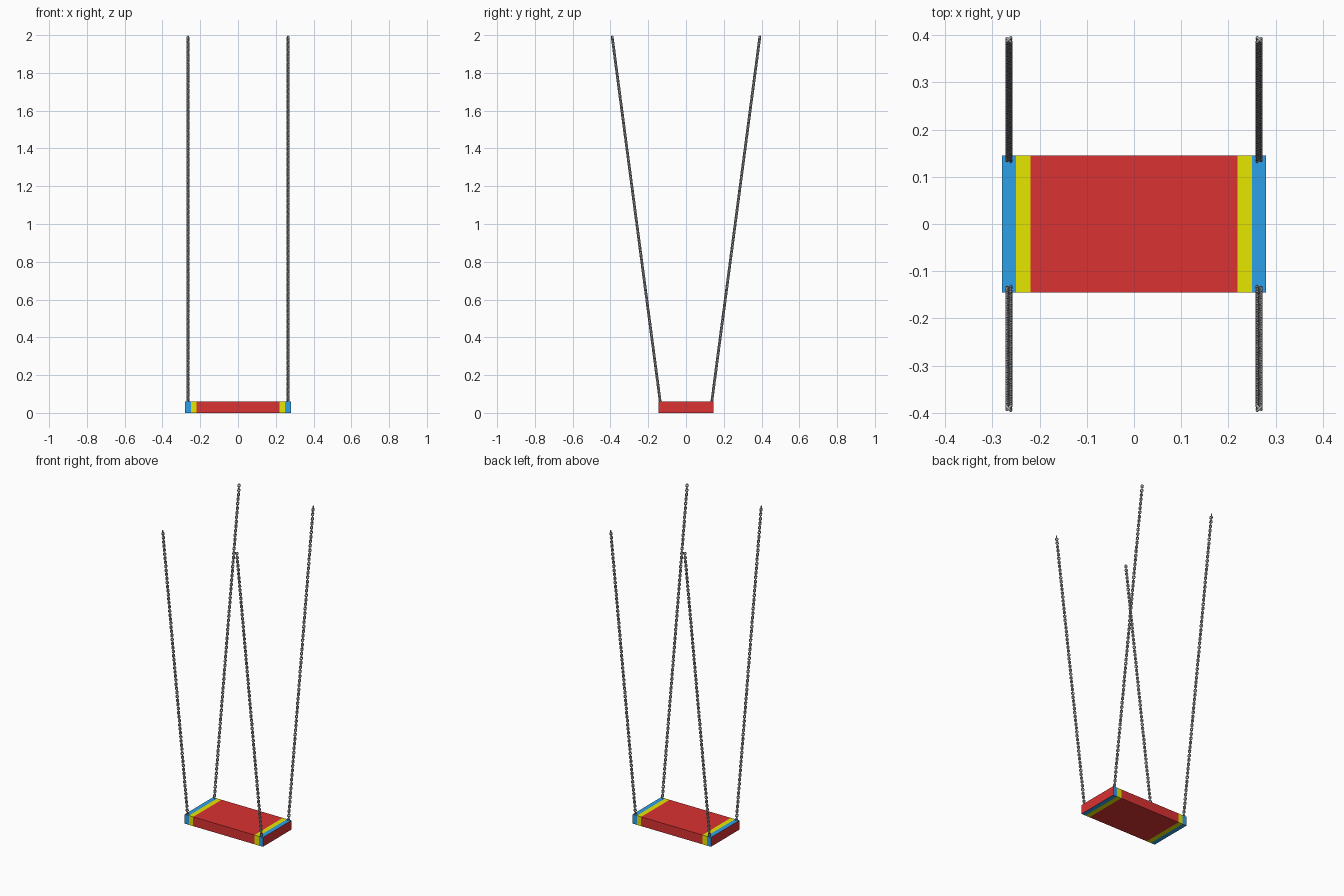
import bpy, bmesh, math
from mathutils import Matrix, Vector

if "Cube" in bpy.data.objects:
    bpy.data.objects.remove(bpy.data.objects["Cube"])


def material(name, rgb):
    m = bpy.data.materials.new(name)
    m.diffuse_color = (*rgb, 1)
    m.use_nodes = True
    m.node_tree.nodes["Principled BSDF"].inputs["Base Color"].default_value = m.diffuse_color
    return m


red = material("red", (0.70, 0.032, 0.032))
yellow = material("yellow", (0.79, 0.79, 0.0))
blue = material("blue", (0.030, 0.38, 0.86))
steel = material("grey steel", (0.45, 0.45, 0.45))

# Seat: flat board, cut across where the end stripes begin
W, D, H = 0.28, 0.145, 0.06
bm = bmesh.new()
bmesh.ops.create_cube(bm, size=1, matrix=Matrix.Translation((0, 0, H / 2))
                      @ Matrix.Diagonal((2 * W, 2 * D, H, 1)))
for x in (-0.25, -0.219, 0.219, 0.25):
    bmesh.ops.bisect_plane(bm, geom=bm.verts[:] + bm.edges[:] + bm.faces[:],
                           plane_co=(x, 0, 0), plane_no=(1, 0, 0))
bm.normal_update()
for f in bm.faces:
    x = abs(f.calc_center_median().x)
    if abs(f.normal.x) > 0.5 or x < 0.219:
        f.material_index = 0          # middle and end faces
    else:
        f.material_index = 1 if x < 0.25 else 2
me = bpy.data.meshes.new("seat")
bm.to_mesh(me)
bm.free()
for m in (red, yellow, blue):
    me.materials.append(m)
seat = bpy.data.objects.new("seat", me)
bpy.context.collection.objects.link(seat)

# Chains: two crossed round links, repeated up the slope, mirrored to four corners
start, end = Vector((0.265, 0.136, 0.055)), Vector((0.265, 0.391, 1.992))
axis = end - start
PAIRS, WIRE, RADIUS = 70, 0.0030, 0.0065
pitch = axis.length / (2 * PAIRS)
stretch = max(0, pitch / 2 + WIRE - RADIUS)   # makes neighbouring links touch
SEG, RING = 12, 6
tilt = axis.to_track_quat('Z', 'Y').to_matrix().to_4x4()

bm = bmesh.new()
for k in range(2):
    place = (Matrix.Translation(start + axis.normalized() * pitch * (k + 0.5)) @ tilt
             @ Matrix.Rotation(math.pi / 4 + k * math.pi / 2, 4, 'Z'))
    rings = []
    for i in range(SEG):
        a = 2 * math.pi * (i + 0.5) / SEG
        ring = []
        for j in range(RING):
            b = 2 * math.pi * j / RING
            r = RADIUS + WIRE * math.cos(b)
            z = r * math.sin(a) + math.copysign(stretch, math.sin(a))
            ring.append(bm.verts.new(place @ Vector((r * math.cos(a), WIRE * math.sin(b), z))))
        rings.append(ring)
    for i in range(SEG):
        p, q = rings[i], rings[(i + 1) % SEG]
        for j in range(RING):
            n = (j + 1) % RING
            bm.faces.new((p[j], q[j], q[n], p[n]))
bmesh.ops.recalc_face_normals(bm, faces=bm.faces[:])
for f in bm.faces:
    f.smooth = True
me = bpy.data.meshes.new("chains")
bm.to_mesh(me)
bm.free()
me.materials.append(steel)
chains = bpy.data.objects.new("chains", me)
bpy.context.collection.objects.link(chains)
arr = chains.modifiers.new("links", 'ARRAY')
arr.count = PAIRS
arr.use_relative_offset = False
arr.use_constant_offset = True
arr.constant_offset_displace = axis.normalized() * pitch * 2
mir = chains.modifiers.new("corners", 'MIRROR')
mir.use_axis = (True, True, False)
mir.use_mirror_merge = False
